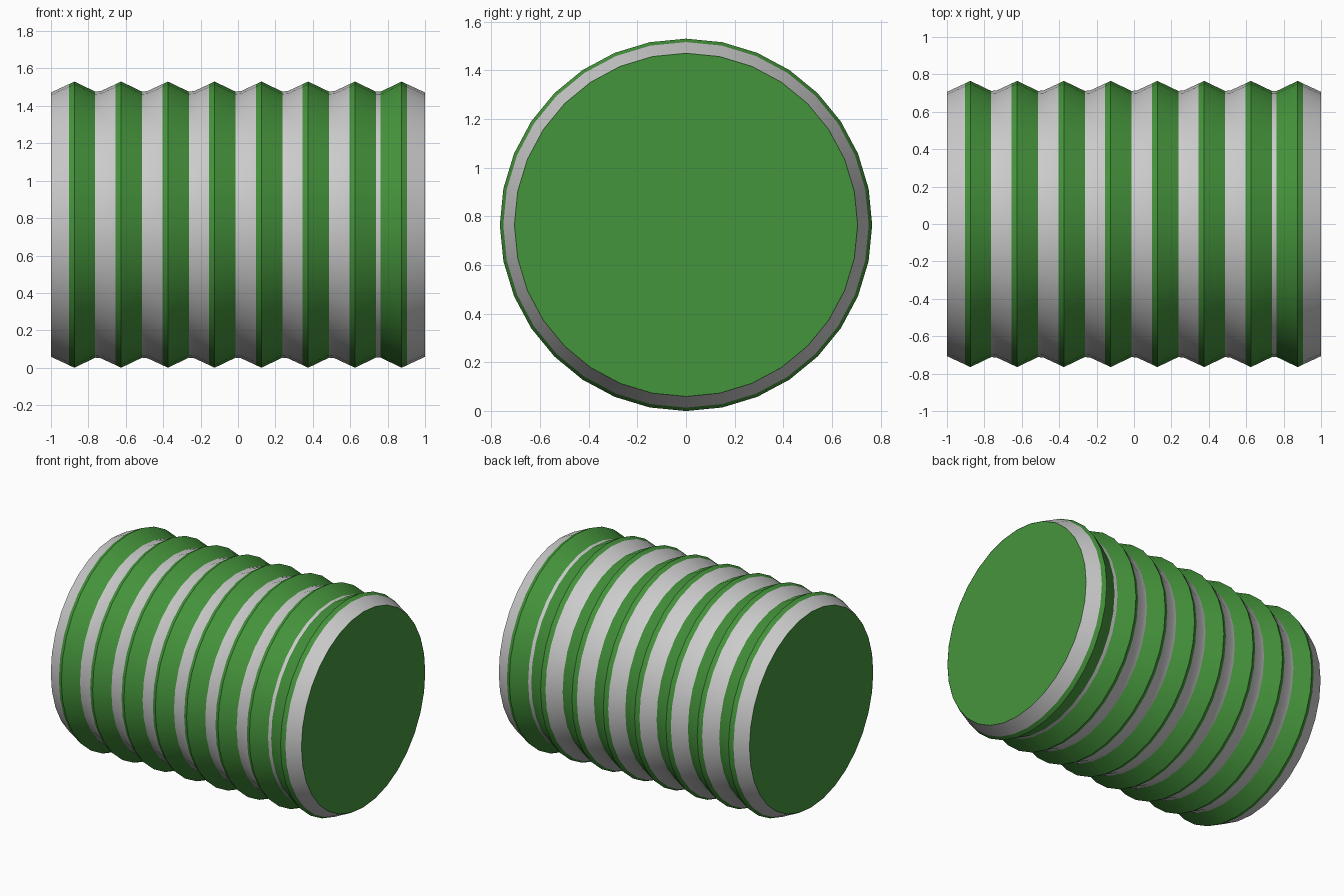
import bpy, bmesh, math

if "Cube" in bpy.data.objects:
    bpy.data.objects.remove(bpy.data.objects["Cube"])

SIDES, RIDGES = 32, 8
PEAK, VALLEY = 0.765, 0.705
PITCH = 2 / RIDGES


def lathe(name, profile, capped):
    """Spin (x, radius) points around the lengthwise axis."""
    bm = bmesh.new()
    rings = []
    for x, r in profile:
        rings.append([bm.verts.new((x,
                                    r * math.sin(math.tau * i / SIDES),
                                    PEAK + r * math.cos(math.tau * i / SIDES)))
                      for i in range(SIDES)])
    for a, b in zip(rings, rings[1:]):
        for i in range(SIDES):
            j = (i + 1) % SIDES
            bm.faces.new((a[i], a[j], b[j], b[i]))
    if capped:
        bm.faces.new(rings[0])
        bm.faces.new(rings[-1])
        bmesh.ops.recalc_face_normals(bm, faces=bm.faces)
    else:
        # open sleeve: make sure the faces point outwards
        bm.normal_update()
        f = bm.faces[:][0]
        c = f.calc_center_median()
        if f.normal.y * c.y + f.normal.z * (c.z - PEAK) < 0:
            bmesh.ops.reverse_faces(bm, faces=bm.faces[:])
    mesh = bpy.data.meshes.new(name)
    bm.to_mesh(mesh)
    bm.free()
    obj = bpy.data.objects.new(name, mesh)
    bpy.context.collection.objects.link(obj)
    bpy.ops.object.select_all(action='DESELECT')
    obj.select_set(True)
    bpy.context.view_layer.objects.active = obj
    bpy.ops.object.shade_smooth_by_angle(angle=math.radians(20))
    return obj


# Green solid core with sharp V-shaped ridges
core_profile = [(-1, VALLEY)]
for k in range(RIDGES):
    p = -1 + PITCH * (k + 0.5)
    core_profile += [(p, PEAK), (p + PITCH / 2, VALLEY)]
core = lathe("ribbed_core", core_profile, True)
green = bpy.data.materials.new("green")
green.diffuse_color = (0.06, 0.30, 0.045, 1)
green.use_nodes = True
green.node_tree.nodes["Principled BSDF"].inputs["Base Color"].default_value = green.diffuse_color
core.data.materials.append(green)

# Grey sleeve nearly coincident with the core: shows on one flank of each
# ridge and fills the valley bottoms with narrow flats
sleeve_profile = [(-1, VALLEY + 0.0015)]
for k in range(RIDGES):
    p = -1 + PITCH * (k + 0.5)
    left, right = 0.7145, 0.711
    if k == RIDGES - 1:
        left, right = right, left
    sleeve_profile += [(p - 0.108, left), (p, PEAK - 0.0005), (p + 0.108, right)]
sleeve_profile.append((1, VALLEY + 0.0015))
lathe("ribbed_sleeve", sleeve_profile, False)
